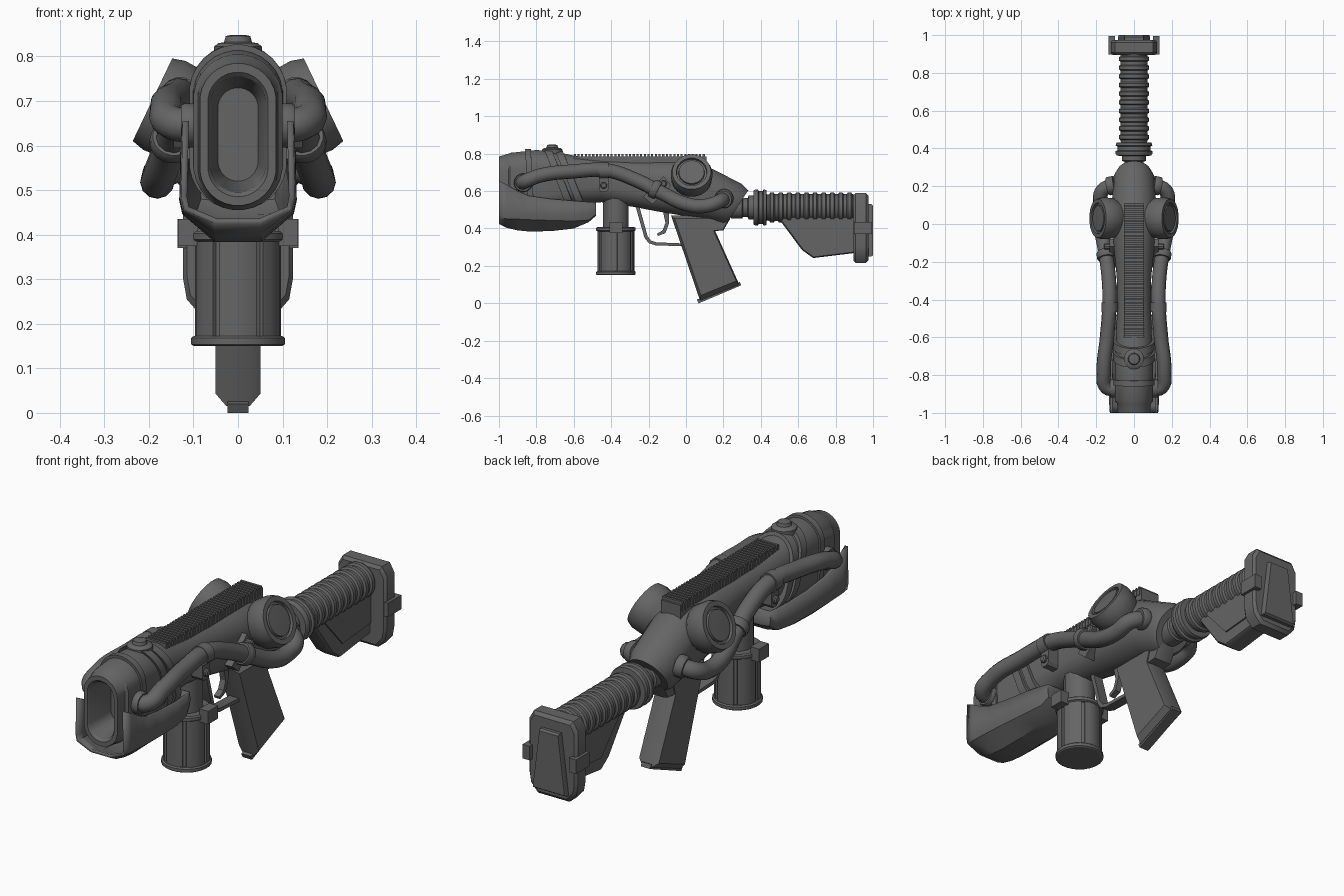
import bpy, bmesh, math
from mathutils import Vector

if "Cube" in bpy.data.objects:
    bpy.data.objects.remove(bpy.data.objects["Cube"])

mat = bpy.data.materials.new("gunmetal_grey")
mat.diffuse_color = (0.13, 0.13, 0.13, 1)
mat.use_nodes = True
mat.node_tree.nodes["Principled BSDF"].inputs["Base Color"].default_value = mat.diffuse_color


def loft(name, rings, closed=True, caps=(True, True), mirror=False, solid=0):
    """Skin a list of equal-length point rings into one mesh."""
    bm = bmesh.new()
    vs = [[bm.verts.new(p) for p in r] for r in rings]
    n = len(rings[0])
    for a, b in zip(vs, vs[1:]):
        for i in range(n if closed else n - 1):
            j = (i + 1) % n
            bm.faces.new((a[i], a[j], b[j], b[i]))
    if caps[0]:
        bm.faces.new(vs[0][::-1])
    if caps[1]:
        bm.faces.new(vs[-1])
    bmesh.ops.recalc_face_normals(bm, faces=bm.faces)
    me = bpy.data.meshes.new(name)
    bm.to_mesh(me)
    bm.free()
    me.materials.append(mat)
    ob = bpy.data.objects.new(name, me)
    bpy.context.collection.objects.link(ob)
    if mirror:
        ob.modifiers.new("mirror", 'MIRROR').use_mirror_merge = False
    if solid:
        m = ob.modifiers.new("solid", 'SOLIDIFY')
        m.thickness, m.offset = solid, -1
    return ob


def prism(name, prof, hw, flat=None, inset=1.0, x0=0, mirror=False):
    """Side profile (y, z) extruded across x, with chamfered flanks."""
    flat = hw if flat is None else flat
    cy = sum(p[0] for p in prof) / len(prof)
    cz = sum(p[1] for p in prof) / len(prof)
    layer = lambda x, s: [(x0 + x, cy + (y - cy) * s, cz + (z - cz) * s) for y, z in prof]
    rings = [layer(-hw, inset), layer(hw, inset)]
    if flat < hw:
        rings[1:1] = [layer(-flat, 1), layer(flat, 1)]
    return loft(name, rings, mirror=mirror)


def lathe(name, origin, axis, prof, n=24, mirror=False):
    """Profile of (radius, height) turned about an axis."""
    q = Vector(axis).to_track_quat('Z', 'Y')
    o = Vector(origin)
    rings = [[o + q @ Vector((r * math.cos(t), r * math.sin(t), h))
              for t in [2 * math.pi * (i + .5) / n for i in range(n)]] for r, h in prof]
    return loft(name, rings, mirror=mirror)


def stadium(yb, yt, hw, zb, zt, n=28):
    """Upright oval section; yb and yt let it lean."""
    cz, st = (zb + zt) / 2, (zt - zb) / 2 - hw
    pts = []
    for i in range(n):
        t = 2 * math.pi * (i + .5) / n
        z = cz + hw * math.cos(t) + math.copysign(max(st, 0), math.cos(t))
        pts.append((hw * math.sin(t), yb + (yt - yb) * (z - zb) / (zt - zb), z))
    return pts


def box(name, x, y, z, mirror=False):
    return prism(name, [(y[0], z[0]), (y[1], z[0]), (y[1], z[1]), (y[0], z[1])],
                 (x[1] - x[0]) / 2, x0=(x[0] + x[1]) / 2, mirror=mirror)


# barrel and receiver, with a recessed oval muzzle
loft("body", [stadium(*s) for s in [
    (-.86, -.86, .045, .52, .73), (-.99, -.99, .062, .495, .755), (-1, -1, .068, .485, .765),
    (-1, -1, .086, .465, .785), (-.95, -.95, .09, .46, .8), (-.94, -.94, .1, .455, .805),
    (-.8, -.8, .102, .47, .82), (-.66, -.7, .1, .5, .812), (-.6, -.6, .095, .53, .79),
    (-.45, -.45, .09, .54, .775), (-.28, -.28, .092, .515, .765), (-.15, -.15, .105, .49, .765),
    (0, 0, .115, .465, .765), (.1, .1, .118, .45, .74), (.2, .29, .11, .432, .63), (.22, .33, .09, .43, .6)]])
# leaning bands round the barrel
for i, (yb, yt, w) in enumerate([(-.84, -.86, .03), (-.63, -.76, .04), (-.57, -.70, .04)]):
    zb, zt = (.46, .827) if i == 0 else (.5, .828 - .012 * (i - 1))
    loft(f"barrel_band_{i}", [stadium(yb, yt, .1, zb, zt), stadium(yb, yt, .11, zb - .005, zt),
                              stadium(yb + w, yt + w, .11, zb - .005, zt),
                              stadium(yb + w, yt + w, .1, zb, zt)])
lathe("top_cap", (0, -.715, .8), (0, 0, 1),
      [(.055, 0), (.055, .022), (.045, .03), (.032, .032), (.028, .046), (.018, .048)], 16)

# sight rail with ridges
prism("rail", [(-.6, .72), (.11, .7), (.11, .785), (-.6, .785)], .05)
for i in range(36):
    y = -.6 + i * .0197
    box(f"rail_ridge_{i}", (-.053, .053), (y, y + .011), (.755, .797))

# U-shaped front guard
guard = []
for y, w, zt, zm, zb in [(-1, .128, .655, .455, .42), (-.96, .131, .635, .452, .4), (-.9, .132, .6, .45, .386),
                         (-.84, .132, .575, .447, .38), (-.72, .128, .558, .443, .382),
                         (-.6, .12, .548, .44, .396), (-.52, .107, .542, .445, .43), (-.48, .094, .54, .475, .465)]:
    half = [(w * .97, zt), (w, zm + .03), (w * .95, zm), (w * .4, zb + .004)]
    guard.append([(x, y, z) for x, z in half] + [(-x, y, z) for x, z in half[::-1]])
loft("front_guard", guard, closed=False, caps=(False, True), solid=.014)

# hoses on both flanks
path = [(.08, -.87, .645), (.145, -.865, .65), (.16, -.78, .683), (.143, -.6, .705), (.13, -.42, .71),
        (.135, -.27, .66), (.155, -.13, .59), (.178, 0, .53), (.18, .1, .52), (.165, .18, .545), (.09, .205, .565)]
for side, s in (("right", 1), ("left", -1)):
    cu = bpy.data.curves.new(f"hose_{side}", 'CURVE')
    cu.dimensions = '3D'
    cu.bevel_depth, cu.bevel_resolution, cu.resolution_u = .038, 4, 6
    sp = cu.splines.new('BEZIER')
    sp.bezier_points.add(len(path) - 1)
    for bp, p in zip(sp.bezier_points, path):
        bp.co = (s * p[0], p[1], p[2])
        bp.handle_left_type = bp.handle_right_type = 'AUTO'
    cu.materials.append(mat)
    bpy.context.collection.objects.link(bpy.data.objects.new(f"hose_{side}", cu))
ring = [(.036, -.02), (.046, -.02), (.05, -.012), (.05, .012), (.046, .02), (.036, .02)]
for nm, o, d in [("front_hose_socket", (.108, -.87, .645), (1, 0, 0)),
                 ("rear_hose_socket", (.12, .203, .56), (1, -.2, -.2)),
                 ("hose_clamp", (.148, -.165, .61), (.13, 1, -.5))]:
    lathe(nm, o, d, ring, 20, mirror=True)
# hose bracket and bolts
lathe("bracket_loop", (.13, -.44, .71), (0, 1, 0), [(.036, -.025), (.044, -.025), (.044, .025), (.036, .025)], 16, True)
prism("bracket_tab", [(-.465, .71), (-.465, .61), (-.455, .595), (-.425, .595), (-.415, .61), (-.415, .71)],
      .03, x0=.115, mirror=True)
for nm, y, z in [("bracket_bolt", -.44, .63), ("clamp_bolt", -.12, .64)]:
    lathe(nm, (.1, y, z), (1, 0, 0), [(.018, 0), (.018, .055), (.012, .06)], 10, True)
prism("clamp_plate", [(-.23, .57), (-.18, .53), (-.08, .63), (-.12, .68)], .025, x0=.105, mirror=True)

# angled side canisters
lathe("side_canister", (.192, .03, .703), (.9, 0, .43),
      [(.085, -.15), (.09, -.11), (.108, -.085), (.112, -.03), (.104, 0), (.082, 0), (.08, -.014), (.07, -.014),
       (.068, -.002), (.02, 0)], 20, True)

# drum magazine with raised panels
lathe("magazine_stem", (0, -.375, .36), (0, 0, 1), [(.07, 0), (.07, .22)], 12)
drum = []
for k in range(6):
    for da, r in [(-25, .097), (-12, .099), (0, .099), (12, .099), (25, .097), (26, .089), (34, .089)]:
        a = math.radians(k * 60 + da)
        drum.append((r * math.sin(a), r * math.cos(a) - .375))
loft("magazine_drum", [[(x, y, z) for x, y in drum] for z in (.16, .4)])
for i, z in enumerate((.15, .385)):
    lathe(f"drum_flange_{i}", (0, -.375, z), (0, 0, 1), [(.1, 0), (.106, .004), (.106, .018), (.1, .023)])
for s in (-1, 1):
    box(f"drum_lug_{s}", (min(s * .09, s * .135), max(s * .09, s * .135)), (-.41, -.34), (.375, .435))

# pistol grip and its base plate
prism("grip", [(-.08, .47), (.075, .015), (.285, .1), (.15, .4), (.17, .47)], .05, .026, .9)
prism("grip_base", [(.058, .02), (.068, 0), (.295, .096), (.288, .115)], .024)
prism("grip_heel", [(.08, .46), (.14, .385), (.2, .39), (.235, .45)], .045, .03, .9)
# trigger and trigger guard
outer = [(-.27, .52), (-.222, .35), (-.2, .322), (-.165, .31), (-.01, .305)]
inner = [(-.01, .32), (-.16, .326), (-.187, .335), (-.205, .358), (-.25, .52)]
prism("trigger_guard", outer + inner, .024)
prism("trigger", [(-.125, .5), (-.11, .43), (-.125, .39), (-.155, .372), (-.15, .36), (-.11, .375),
                  (-.09, .43), (-.09, .5)], .014)

# stock tube: neck, collar and ribs in one turned profile
tube = [(.06, .24), (.06, .3), (.052, .305), (.052, .33), (.065, .335), (.065, .36), (.092, .362), (.098, .372),
        (.098, .385), (.088, .39), (.088, .41), (.098, .415), (.094, .43), (.07, .432)]
for i in range(10):
    y = .445 + i * .046
    tube += [(.072, y), (.081, y + .006), (.081, y + .024), (.072, y + .03)]
lathe("stock_tube", (0, 0, .512), (0, 1, 0), tube + [(.07, .92)])
# stock fin with thick rim
fin = [(.49, .46), (.62, .285), (.68, .242), (.91, .27), (.91, .46)]
prism("stock_fin", fin, .045, .034, .94)
prism("stock_fin_panel", [(.55, .46), (.69, .305), (.91, .325), (.91, .46)], .052)
# butt pad
pad = [(.08, .215), (.115, .255), (.123, .3), (.123, .55), (.1, .59)]
pad = pad + [(-x, z) for x, z in pad[::-1]]
padring = lambda y, s: [(x * s, y, .4 + (z - .4) * s) for x, z in pad]
loft("butt_pad", [padring(.895, .93), padring(.907, 1), padring(.962, 1), padring(.975, .92)])
trap = [(.085, .25), (.05, .53), (-.05, .53), (-.085, .25)]
loft("butt_plate", [[(x * s, y, .39 + (z - .39) * s) for x, z in trap] for y, s in [(.96, 1), (.99, 1), (1, .95)]])
box("butt_clip", (.1, .136), (.897, .995), (.37, .435), mirror=True)

# smooth the round faces, keep the edges crisp
bpy.ops.object.select_all(action='DESELECT')
for ob in bpy.context.scene.objects:
    if ob.type == 'MESH':
        ob.select_set(True)
        bpy.context.view_layer.objects.active = ob
bpy.ops.object.shade_smooth_by_angle(angle=math.radians(32))
